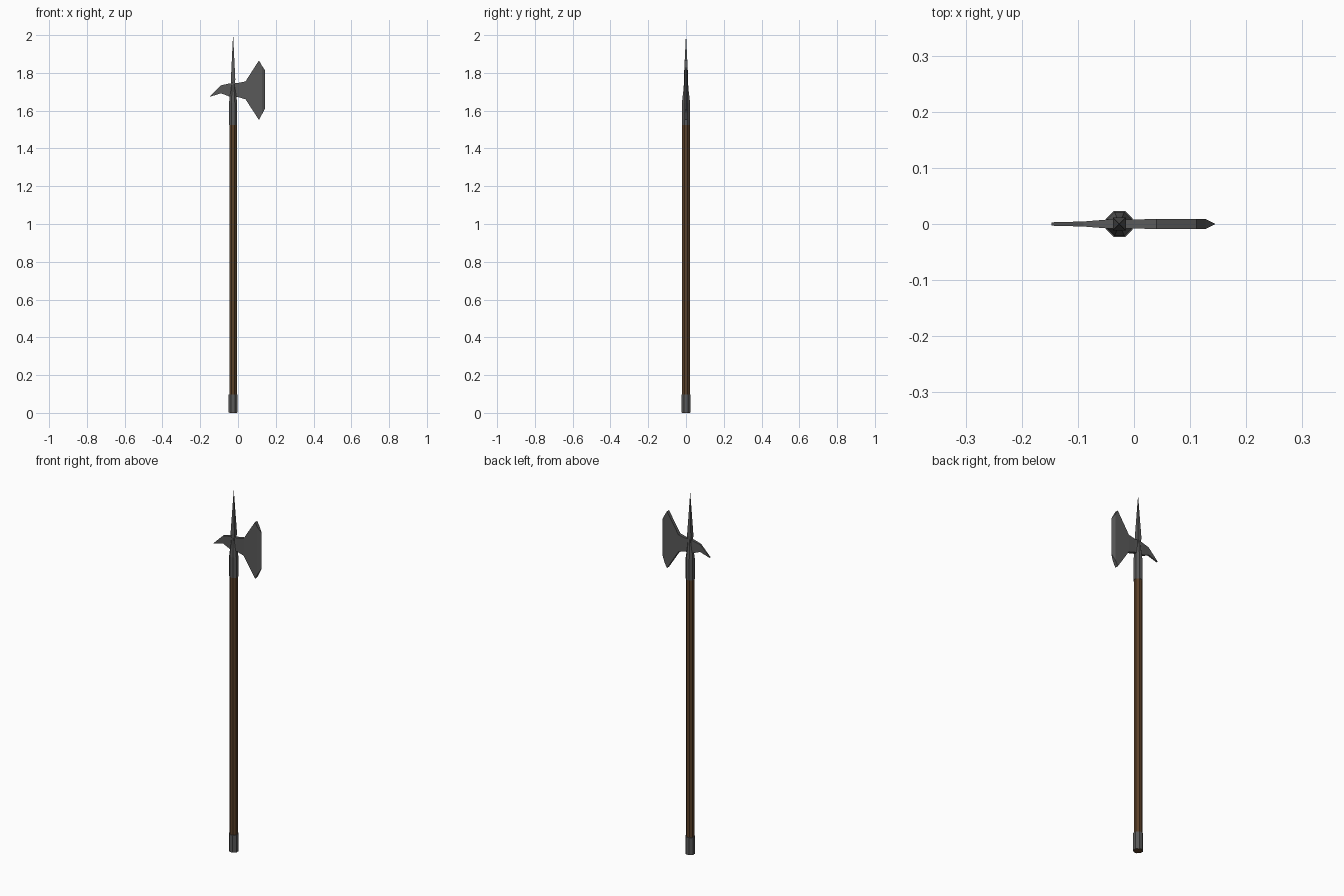
import bpy, bmesh, math

if "Cube" in bpy.data.objects:
    bpy.data.objects.remove(bpy.data.objects["Cube"])

CX = -0.026  # pole axis


def material(name, rgb):
    m = bpy.data.materials.new(name)
    m.diffuse_color = (*rgb, 1)
    m.use_nodes = True
    m.node_tree.nodes["Principled BSDF"].inputs["Base Color"].default_value = m.diffuse_color
    return m


STEEL = material("dark steel", (0.10, 0.10, 0.10))
WOOD = material("brown wood", (0.105, 0.052, 0.022))


def finish(name, bm, mat):
    bmesh.ops.recalc_face_normals(bm, faces=bm.faces)
    me = bpy.data.meshes.new(name)
    bm.to_mesh(me)
    bm.free()
    me.materials.append(mat)
    ob = bpy.data.objects.new(name, me)
    bpy.context.collection.objects.link(ob)
    return ob


def rings(name, sides, turn, profile, mat):
    """Loft regular rings of (radius, z) around the pole axis."""
    bm = bmesh.new()
    loops = []
    for r, z in profile:
        loops.append([bm.verts.new((CX + r * math.cos(turn + 2 * math.pi * i / sides),
                                    r * math.sin(turn + 2 * math.pi * i / sides), z))
                      for i in range(sides)])
    for a, b in zip(loops, loops[1:]):
        for i in range(sides):
            j = (i + 1) % sides
            bm.faces.new((a[i], a[j], b[j], b[i]))
    bm.faces.new(loops[0])
    bm.faces.new(loops[-1])
    return finish(name, bm, mat)


def slab(name, sections, mat):
    """Loft (x, z bottom, z top, half thickness) sections along x."""
    bm = bmesh.new()
    loops = [[bm.verts.new((x, y, z)) for y, z in ((-t, lo), (t, lo), (t, hi), (-t, hi))]
             for x, lo, hi, t in sections]
    for a, b in zip(loops, loops[1:]):
        for i in range(4):
            j = (i + 1) % 4
            bm.faces.new((a[i], a[j], b[j], b[i]))
    bm.faces.new(loops[0])
    bm.faces.new(loops[-1])
    return finish(name, bm, mat)


T8 = math.pi / 8
# shaft with its wooden end showing below the butt cap
rings("shaft", 8, T8, [(0.0215, 0), (0.0215, 1.60)], WOOD)
rings("butt_cap", 8, T8, [(0.0255, 0.001), (0.0255, 0.097)], STEEL)

# socket tapering into the head
rings("socket", 8, T8, [(0.0235, 1.525), (0.0235, 1.64), (0.016, 1.70), (0.010, 1.765)], STEEL)

# four-sided top spike
rings("spike", 4, math.pi / 4, [(0.010, 1.70), (0.0165, 1.765), (0.0005, 2.0)], STEEL)

# axe blade: neck, flare, cheek and sharpened edge
slab("axe_blade", [(CX, 1.672, 1.747, 0.008), (0.0, 1.672, 1.747, 0.008),
                   (0.04, 1.66, 1.755, 0.009), (0.111, 1.551, 1.866, 0.009),
                   (0.127, 1.581, 1.838, 0.009), (0.144, 1.612, 1.813, 0.0006)], STEEL)

# hooked rear beak
slab("rear_beak", [(CX, 1.672, 1.747, 0.008), (-0.046, 1.675, 1.744, 0.008),
                   (-0.09, 1.692, 1.734, 0.0045), (-0.147, 1.674, 1.678, 0.003)], STEEL)
